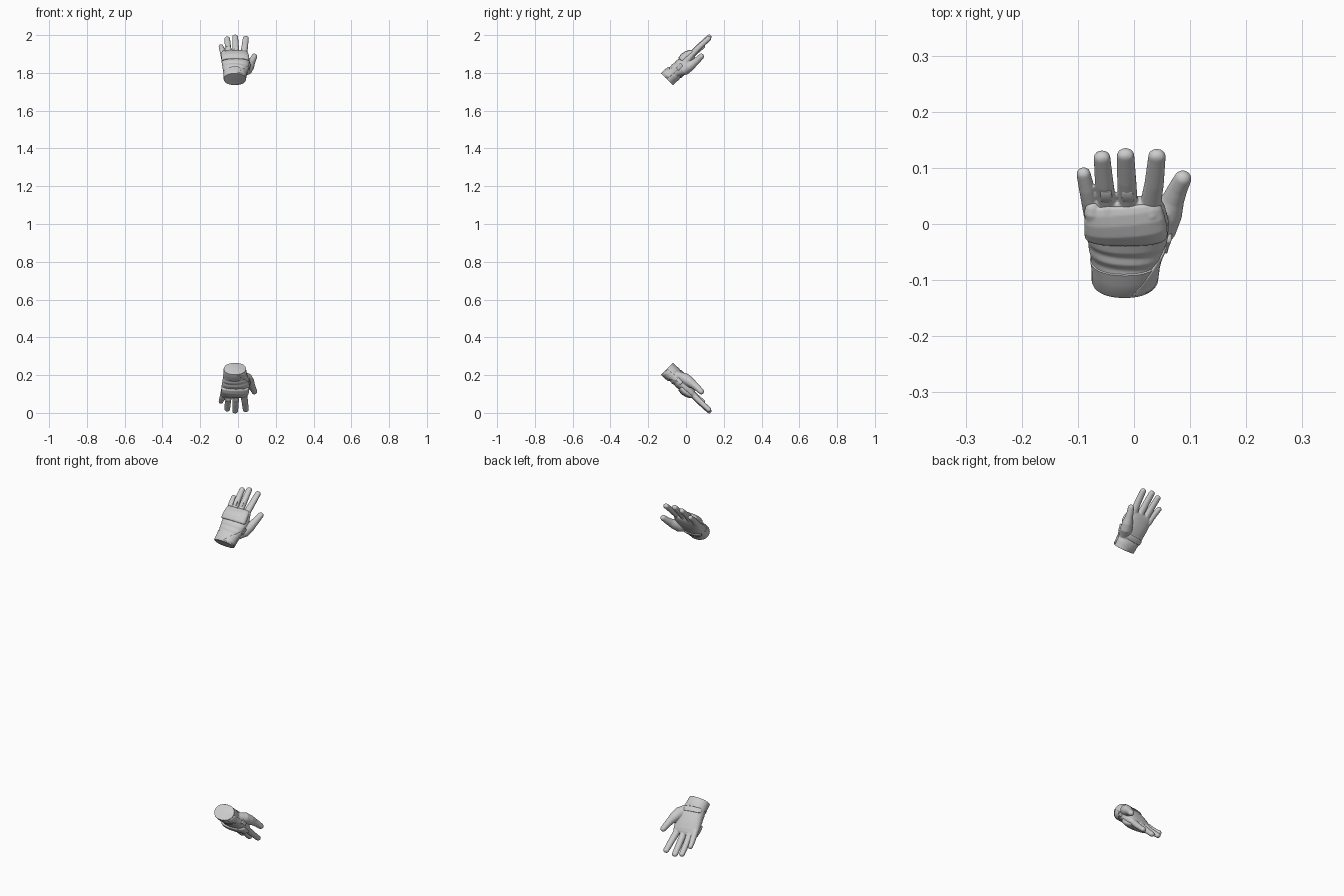
import bpy, bmesh, math
from mathutils import Vector

if "Cube" in bpy.data.objects:
    bpy.data.objects.remove(bpy.data.objects["Cube"])

R2 = math.sqrt(2)
SEG = 32

# Hand space: x across, u along the hand, v out of the back of the hand.
# Each hand is tilted 45 degrees; every object's origin sits on the mirror plane z = 1.
def place(p):
    x, u, v = p
    return Vector((x, (u - v) / R2, (u + v) / R2 + 0.869))


def sup(a, n):
    c, s = math.cos(a), math.sin(a)
    return (math.copysign(abs(c) ** (2 / n), c), math.copysign(abs(s) ** (2 / n), s))


def loft(bm, stations, n=2.0, round_tip=False):
    """Closed tube through (x, u, v, half width, half thickness) stations."""
    st = [(Vector(s[:3]), s[3], s[4]) for s in stations]
    if round_tip:
        c, rx, rv = st[-1]
        d = (c - st[-2][0]).normalized()
        for k in range(1, 6):
            a = k * math.pi / 2 / 5.4
            st.append((c + d * rv * math.sin(a), rx * math.cos(a), rv * math.cos(a)))
    rings = []
    for i, (c, rx, rv) in enumerate(st):
        t = (st[min(i + 1, len(st) - 1)][0] - st[max(i - 1, 0)][0]).normalized()
        side = Vector((1, 0, 0))
        side = (side - t * side.dot(t)).normalized()
        up = side.cross(t)
        ring = []
        for k in range(SEG):
            ca, sa = sup(2 * math.pi * k / SEG, n)
            ring.append(bm.verts.new(place(c + side * rx * ca + up * rv * sa)))
        rings.append(ring)
    for a, b in zip(rings, rings[1:]):
        for k in range(SEG):
            j = (k + 1) % SEG
            bm.faces.new((a[k], a[j], b[j], b[k]))
    bm.faces.new(rings[0])
    bm.faces.new(rings[-1])


def finish(bm, name, voxel=0, smooth=0, thick=0):
    bmesh.ops.recalc_face_normals(bm, faces=bm.faces[:])
    me = bpy.data.meshes.new(name)
    bm.to_mesh(me)
    bm.free()
    me.shade_smooth()
    me.set_sharp_from_angle(angle=math.radians(40))
    ob = bpy.data.objects.new(name, me)
    bpy.context.collection.objects.link(ob)
    ob.location = (0, 0, 1)
    if thick:
        m = ob.modifiers.new("thickness", 'SOLIDIFY')
        m.thickness, m.offset = thick, 0
    if voxel:
        m = ob.modifiers.new("blend", 'REMESH')
        m.mode, m.voxel_size, m.use_smooth_shade = 'VOXEL', voxel, True
        m = ob.modifiers.new("soften", 'SMOOTH')
        m.factor, m.iterations = 0.5, smooth
    m = ob.modifiers.new("second_hand", 'MIRROR')
    m.use_axis = (False, False, True)
    m.use_mirror_merge = False
    return ob


# Palm and wrist sections: u, centre x, half width, back v, palm v
BODY = [(-.140, -.017, .057, .042, -.044), (-.10, -.016, .060, .038, -.046),
        (-.085, -.015, .063, .033, -.045), (-.07, -.014, .067, .036, -.046),
        (-.055, -.013, .069, .031, -.044), (-.04, -.012, .072, .034, -.043),
        (-.02, -.012, .074, .031, -.040), (0, -.013, .075, .030, -.036),
        (.03, -.017, .073, .024, -.028), (.048, -.020, .070, .016, -.021),
        (.058, -.020, .064, .008, -.014)]


def section(u):
    u = min(max(u, BODY[0][0]), BODY[-1][0])
    for a, b in zip(BODY, BODY[1:]):
        if u <= b[0]:
            f = (u - a[0]) / (b[0] - a[0])
            return [p + (q - p) * f for p, q in zip(a, b)]


def station(s, grow=0):
    u, xc, hx, t, b = s
    return (xc, u, (t + b) / 2, hx + grow, (t - b) / 2 + grow)


def patch(name, a0, a1, u0, u1, thick, grow=0):
    """Thin panel lying on the palm/wrist surface; u0, u1 depend on the angle."""
    bm = bmesh.new()
    rows = []
    for i in range(25):
        f = i / 24
        a = math.radians(a0 + (a1 - a0) * f)
        lo, hi = u0(f), u1(f)
        row = []
        for j in range(7):
            u = lo + (hi - lo) * j / 6
            x, _, v, hx, hv = station(section(u), grow)
            ca, sa = sup(a, 2.3)
            row.append(bm.verts.new(place((x + hx * ca, u, v + hv * sa))))
        rows.append(row)
    for p, q in zip(rows, rows[1:]):
        for j in range(6):
            bm.faces.new((p[j], p[j + 1], q[j + 1], q[j]))
    return finish(bm, name, thick=thick)


FINGERS = {
    "little": [(-.074, .02, -.006, .016, .016), (-.080, .055, -.006, .0145, .0145),
               (-.084, .08, -.008, .014, .0135), (-.090, .113, -.013, .0125, .012)],
    "ring": [(-.047, .03, -.003, .018, .018), (-.049, .06, -.002, .0165, .016),
             (-.053, .10, -.002, .0165, .015), (-.057, .162, -.005, .0148, .013)],
    "middle": [(-.011, .03, -.002, .018, .018), (-.011, .06, -.001, .0172, .016),
               (-.013, .11, 0, .017, .015), (-.015, .172, -.001, .0155, .013)],
    "index": [(.030, .03, -.003, .019, .018), (.031, .06, -.002, .0185, .016),
              (.036, .10, -.002, .0172, .015), (.041, .166, -.005, .0155, .013)],
}
THUMB = [(.025, -.075, -.018, .026, .022), (.046, -.04, -.032, .031, .029),
         (.060, -.008, -.038, .027, .026), (.070, .02, -.042, .020, .020),
         (.078, .045, -.044, .0175, .0175), (.087, .070, -.044, .0155, .015)]

# Glove hand: palm, fingers and thumb blended into one skin
bm = bmesh.new()
loft(bm, [station(s) for s in BODY], 2.3)
for pts in FINGERS.values():
    loft(bm, pts, 2.2, True)
loft(bm, THUMB, 2.0, True)
finish(bm, "glove_hand", 0.0025, 5)

# Padded knuckle guard with four soft knuckles
bm = bmesh.new()
GUARD = [(-.020, -.014, .071, .034, -.006), (-.014, -.014, .074, .038, -.008),
         (.005, -.015, .074, .040, -.008), (.025, -.017, .072, .035, -.008),
         (.043, -.019, .069, .026, -.008), (.054, -.020, .064, .017, -.006)]
loft(bm, [station(s) for s in GUARD], 2.5)
for pts in FINGERS.values():
    x = pts[0][0]
    v = .012 if x < -.06 else .015
    loft(bm, [(x, .018, v, .006, .006), (x, .026, v, .013, .014),
              (x, .040, v - .001, .015, .013), (x, .052, v - .005, .012, .009),
              (x, .058, v - .007, .006, .004)])
finish(bm, "knuckle_guard", 0.0025, 4)

# Cuff collar around the wrist opening
bm = bmesh.new()
loft(bm, [(-.017, -.144, -.001, .0575, .0435), (-.017, -.141, -.001, .059, .045),
          (-.016, -.115, -.002, .060, .045), (-.016, -.094, -.004, .0625, .0445),
          (-.016, -.091, -.004, .060, .042)], 2.2)
finish(bm, "cuff")

# Slanted flap on the back, thumb side
patch("wrist_flap", 0, 78, lambda f: -.138, lambda f: -.035 - .100 * f, .004, .001)

# Closing strap across the palm side of the wrist, with rounded ends
def strap_half(f):
    e = min(f, 1 - f) / 0.12
    return .013 * math.sqrt(max(.15, 1 - max(0, 1 - e) ** 2))

patch("wrist_strap", -150, 5, lambda f: -.083 + .025 * f - strap_half(f),
      lambda f: -.083 + .025 * f + strap_half(f), .008, .001)

# Strap keeper on the thumb side
patch("strap_keeper", -22, 14, lambda f: -.066, lambda f: -.034, .010, .002)

# Small raised pads on the ring and middle fingers
for name in ("ring", "middle"):
    x = FINGERS[name][1][0]
    bm = bmesh.new()
    loft(bm, [(x, .068, .006, .009, .0085), (x, .071, .006, .010, .0100),
              (x - .001, .092, .006, .010, .0095), (x - .001, .095, .006, .009, .008)], 5)
    finish(bm, name + "_finger_pad")
